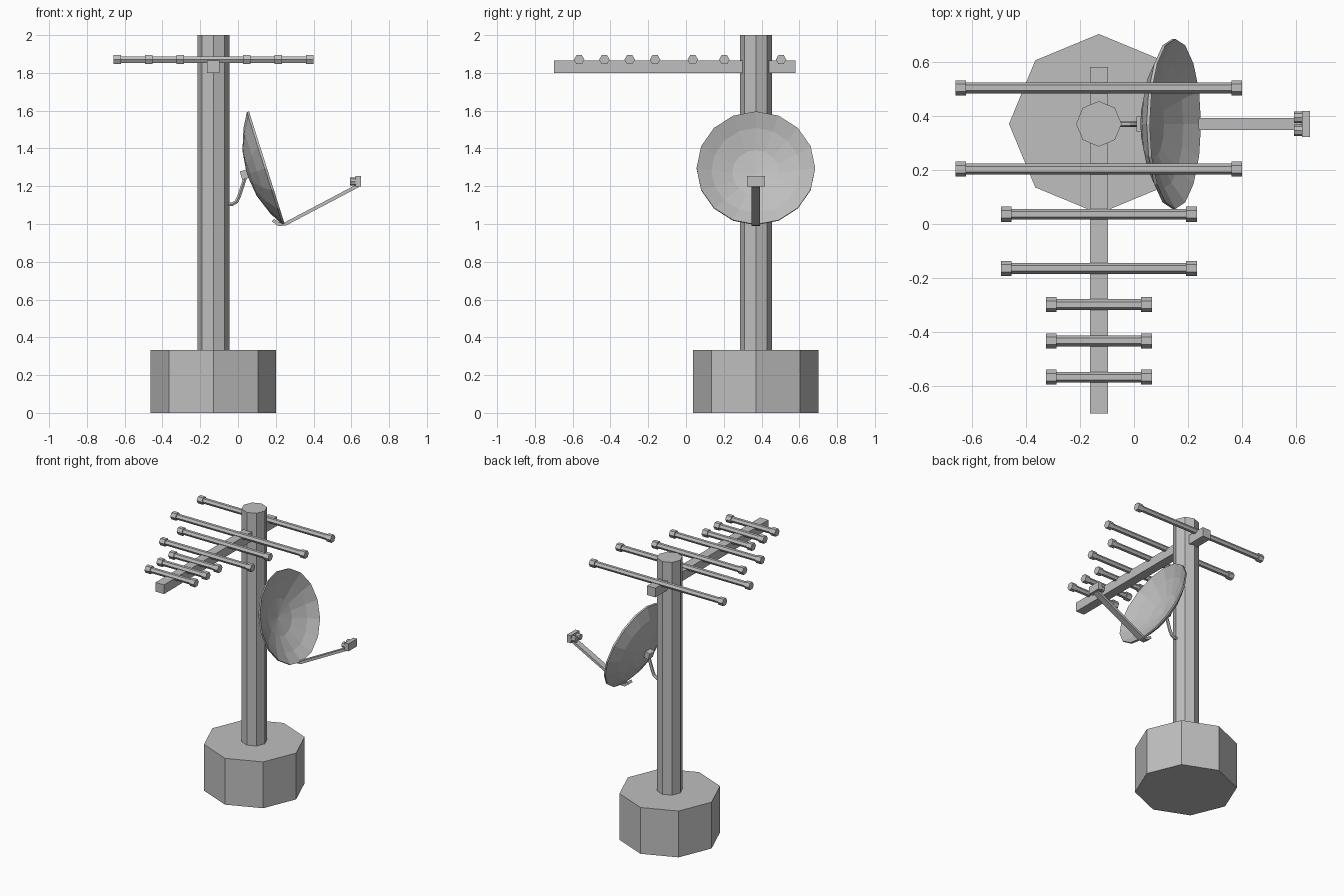
import bpy, bmesh, math
from mathutils import Vector, Matrix

if "Cube" in bpy.data.objects:
    bpy.data.objects.remove(bpy.data.objects["Cube"])

grey = bpy.data.materials.new("plain grey")
grey.diffuse_color = (0.52, 0.52, 0.52, 1)
grey.use_nodes = True
grey.node_tree.nodes["Principled BSDF"].inputs["Base Color"].default_value = grey.diffuse_color
PX, PY = -0.13, 0.37          # mast axis


def finish(name, bm):
    bmesh.ops.recalc_face_normals(bm, faces=bm.faces)
    me = bpy.data.meshes.new(name)
    bm.to_mesh(me)
    bm.free()
    me.materials.append(grey)
    ob = bpy.data.objects.new(name, me)
    bpy.context.collection.objects.link(ob)
    return ob


def sweep(name, path, section):
    """Sweep a cross-section (u along y, v across) along a path lying in a y plane."""
    bm = bmesh.new()
    pts = [Vector(p) for p in path]
    rings = []
    for i, p in enumerate(pts):
        t = (pts[min(i + 1, len(pts) - 1)] - pts[max(i - 1, 0)]).normalized()
        u = Vector((0, 1, 0))
        v = t.cross(u)
        rings.append([bm.verts.new(p + u * a + v * b) for a, b in section])
    n = len(section)
    for r, s in zip(rings, rings[1:]):
        for k in range(n):
            bm.faces.new((r[k], r[(k + 1) % n], s[(k + 1) % n], s[k]))
    bm.faces.new(rings[0])
    bm.faces.new(rings[-1])
    return finish(name, bm)


def ngon(n, r):
    return [(r * math.cos(2 * math.pi * k / n), r * math.sin(2 * math.pi * k / n)) for k in range(n)]


def rect(w, h):
    return [(-w / 2, -h / 2), (w / 2, -h / 2), (w / 2, h / 2), (-w / 2, h / 2)]


def box(name, centre, size, tilt=0):
    bm = bmesh.new()
    m = Matrix.Translation(centre) @ Matrix.Rotation(tilt, 4, 'Y') @ Matrix.Diagonal((*size, 1))
    bmesh.ops.create_cube(bm, size=1, matrix=m)
    return finish(name, bm)


# Footing and mast
sweep("base", [(PX, PY, 0), (PX, PY, 0.332)], ngon(8, 0.332))
sweep("mast", [(PX, PY, 0.332), (PX, PY, 2.0)], ngon(8, 0.084))

# Aerial boom with paired rods and end caps
box("aerial_boom", (PX, -0.06, 1.833), (0.066, 1.28, 0.066))
rods = [(0.503, 0.53), (0.203, 0.53), (0.036, 0.362), (-0.164, 0.362),
        (-0.298, 0.196), (-0.432, 0.196), (-0.566, 0.196)]
for y, half in rods:
    z = 1.87
    sweep("aerial_rod", [(PX - half + 0.02, y, z), (PX + half - 0.02, y, z)], ngon(6, 0.02))
    for s in (-1, 1):
        sweep("rod_cap", [(PX + s * (half - 0.04), y, z), (PX + s * half, y, z)], ngon(6, 0.028))

# Dish: thin shallow bowl, 16 sided, tilted upward along +x
axis = Vector((0.953, 0, 0.302))
side = Vector((0, 1, 0))
up = axis.cross(side)
centre = Vector((0.153, PY, 1.297))
R, DEPTH, N, T = 0.314, 0.1, 16, 0.012
profile = [(f * R, -DEPTH * (1 - f * f)) for f in (0.0, 0.4, 0.75, 1.0)]
outline = profile + [(r, d - T) for r, d in reversed(profile)]
bm = bmesh.new()
loops = []
for r, d in outline:
    c = centre + axis * d
    if r == 0:
        loops.append([bm.verts.new(c)] * N)
    else:
        loops.append([bm.verts.new(c + side * a + up * b) for a, b in ngon(N, r)])
for r, s in zip(loops, loops[1:]):
    for k in range(N):
        quad = (r[k], r[(k + 1) % N], s[(k + 1) % N], s[k])
        bm.faces.new(list(dict.fromkeys(quad)))
finish("dish", bm)

# Bent bracket from mast to dish, with its mounting block
sweep("dish_bracket", [(-0.07, PY, 1.105), (-0.03, PY, 1.105), (-0.008, PY, 1.118),
                       (0.005, PY, 1.145), (0.038, PY, 1.245)], ngon(6, 0.011))
box("bracket_block", (0.036, PY, 1.262), (0.042, 0.056, 0.046), -0.3)

# Feed arm under the dish and receiver at its tip
sweep("feed_arm", [(0.185, PY, 1.02), (0.215, PY, 0.998), (0.25, PY, 1.0), (0.635, PY, 1.203)], rect(0.045, 0.018))
box("receiver_plate", (0.636, PY, 1.226), (0.03, 0.096, 0.054))
for s in (-1, 1):
    y = PY + s * 0.024
    sweep("receiver_horn", [(0.592, y, 1.224), (0.63, y, 1.224)], ngon(8, 0.021))
